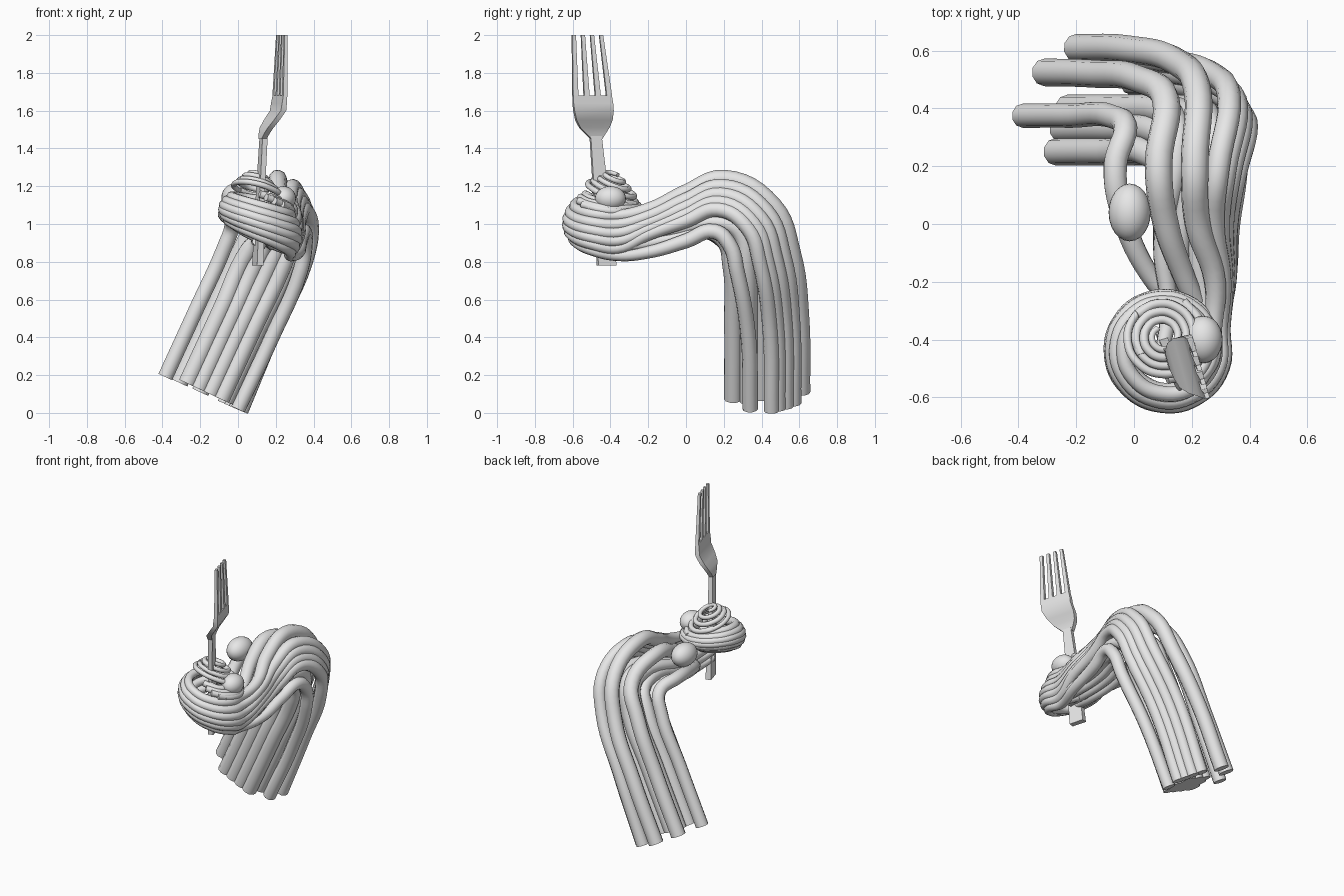
import bpy, bmesh, math
from mathutils import Vector

cube = bpy.data.objects.get("Cube")
if cube:
    bpy.data.objects.remove(cube, do_unlink=True)

grey = bpy.data.materials.new("plain_grey")
grey.use_nodes = True
grey.diffuse_color = (0.8, 0.8, 0.8, 1)
grey.node_tree.nodes["Principled BSDF"].inputs["Base Color"].default_value = (0.8, 0.8, 0.8, 1)


def finish(obj, angle):
    bpy.ops.object.select_all(action='DESELECT')
    obj.select_set(True)
    bpy.context.view_layer.objects.active = obj
    if obj.type == 'CURVE':
        bpy.ops.object.convert(target='MESH')
        obj = bpy.context.object
    obj.data.materials.clear()
    obj.data.materials.append(grey)
    bpy.ops.object.shade_smooth_by_angle(angle=math.radians(angle))


def tube(name, points, radii):
    """Round strand through the points, with a radius at each one."""
    curve = bpy.data.curves.new(name, 'CURVE')
    curve.dimensions = '3D'
    curve.resolution_u = 6
    curve.bevel_depth = 1
    curve.bevel_resolution = 3
    curve.use_fill_caps = True
    spline = curve.splines.new('BEZIER')
    spline.bezier_points.add(len(points) - 1)
    for knot, p, r in zip(spline.bezier_points, points, radii):
        knot.co = p
        knot.radius = r
        knot.handle_left_type = knot.handle_right_type = 'AUTO'
    obj = bpy.data.objects.new(name, curve)
    bpy.context.collection.objects.link(obj)
    finish(obj, 45)


def coil(start, turns, r0, r1, z, climb, middle=(.11, -.43), tilt_y=0.0):
    """Clockwise tilted spiral around the fork."""
    steps = round(turns * 9)
    points = []
    for i in range(steps + 1):
        t = i / steps
        a = math.radians(start) - t * turns * math.tau
        r = r0 + (r1 - r0) * t
        x, y = r * math.cos(a), r * math.sin(a)
        points.append(Vector((middle[0] + x, middle[1] + y, z + climb * t - 0.22 * x + tilt_y * y)))
    return points


def fade(a, b, count):
    return [a + (b - a) * i / (count - 1) for i in range(count)]


# Guide paths from the cut end, over the bend, to the knot
outer = [(-.2, .61, .11), (-.02, .605, .5), (.15, .56, .85), (.22, .46, 1.1),
         (.21, .2, 1.24), (.22, 0, 1.165), (.28, -.2, 1.075)]
inner = [(0, .34, .02), (.18, .33, .4), (.33, .27, .75), (.355, .23, .89),
         (.35, .15, .96), (.33, 0, .91), (.32, -.2, .85)]
middle_left = [(-.31, .525, .16), (-.14, .52, .52), (.02, .5, .87), (.11, .43, 1.06),
               (.085, .2, 1.18), (.11, 0, 1.12), (.18, -.2, 1.02)]
far_left = [(-.385, .375, .19), (-.22, .375, .55), (-.07, .37, .88), (-.03, .33, 1.0),
            (-.065, .2, 1.05), (-.03, 0, 1.02), (.07, -.2, .95)]
bump = (.1, .1, .1, .09, .06, .04, .02)

# Strands of the right-hand fan, wrapped round the knot:
# blend from inner to outer, and push to the side
fan = ((0, 0), (.42, 1), (.55, 1), (.7, 1.05), (.85, 1), (1, 0))
for n, (w, side) in enumerate(fan):
    path = []
    for i, (a, b) in enumerate(zip(inner, outer)):
        p = Vector(a).lerp(Vector(b), w)
        push = bump[i] * side
        p.x += push
        if i == 0:
            p.z -= 0.47 * push
        path.append(p)
    t = n / (len(fan) - 1)
    r0 = 0.21 - 0.035 * (2 * t - 1) ** 2
    wrap = coil(20, 1.1 + 0.2 * t, r0, r0 - 0.02 - 0.05 * t, 0.87 + 0.21 * t, 0.24 - 0.16 * t)
    size = .048 if w == 1 else .041
    tube(f"fan_strand_{n + 1}", path + wrap,
         [size] * 5 + [size * .95, size * .8] + fade(.03, .02, len(wrap)))

# Two thick strands on the left, tucked inside the knot
for name, path, size, z in (("middle_left_strand", middle_left, .048, .96),
                            ("far_left_strand", far_left, .042, .9)):
    wrap = coil(0, 1.2, 0.16, 0.1, z, 0.2)
    tube(name, [Vector(p) for p in path] + wrap,
         [size] * 5 + [size * .95, size * .8] + fade(.03, .022, len(wrap)))

# Packed inner column of the hanging end
for row, y in enumerate((.25, .33, .4)):
    for i in range(4 if row < 2 else 3):
        x = -.27 + .06 * i + .02 * row
        z = .03 - .47 * x
        lift = .045 * row
        near = .1 + .06 * i
        path = [(x, y, z), (x + .18, y, z + .39), (x + .33, y - .01, z + .71),
                (x + .375, y - .05, .91 + lift), (x + .38, y - .14, .96 + lift),
                (near, -.08, .92 + lift), (near + .02, -.3, .89 + lift), (near, -.43, .91 + lift)]
        tube(f"column_strand_{row * 4 + i + 1}", path, [.048] * 3 + [.042] * 2 + [.034, .03, .025])

# Thin coils heaped on top of the knot
for i in range(4):
    r0 = .14 - .022 * i
    wrap = coil(60 + 80 * i, 1.5, r0, r0 - .04, 1.16 + .022 * i, .04, (.1, -.39), -.33)
    tube(f"thin_coil_{i + 1}", wrap, fade(.017, .011, len(wrap)))

# Meatballs
for name, place, size in (("knot_meatball", (.24, -.4, 1.135), (.067, .082, .065)),
                          ("back_meatball", (-.015, .04, 1.14), (.073, .1, .075))):
    bpy.ops.mesh.primitive_uv_sphere_add(segments=24, ring_count=14, location=place)
    ball = bpy.context.object
    ball.name = name
    ball.scale = size
    finish(ball, 60)

# Fork: centre line by height, then rectangular sections
across = Vector((.27, -.96, 0))
depth = Vector((.96, .27, 0))
spine = [Vector(p) for p in ((.105, -.42, .78), (.13, -.475, 1.45), (.145, -.485, 1.5),
                             (.212, -.49, 1.6), (.222, -.497, 1.68), (.232, -.522, 2.0))]


def centre(z):
    for a, b in zip(spine, spine[1:]):
        if z <= b.z:
            return a.lerp(b, (z - a.z) / (b.z - a.z))
    return spine[-1].copy()


def loft(bm, sections):
    """Sections are height, offset across, half width, half thickness."""
    rings = []
    for z, u, half, thick in sections:
        mid = centre(z) + across * u
        rings.append([bm.verts.new(mid + across * half * a + depth * thick * b)
                      for a, b in ((-1, -1), (1, -1), (1, 1), (-1, 1))])
    for low, high in zip(rings, rings[1:]):
        for i in range(4):
            j = (i + 1) % 4
            bm.faces.new((low[i], low[j], high[j], high[i]))
    bm.faces.new(rings[0][::-1])
    bm.faces.new(rings[-1])


def fork_part(name, parts):
    bm = bmesh.new()
    for sections in parts:
        loft(bm, sections)
    bmesh.ops.recalc_face_normals(bm, faces=bm.faces)
    mesh = bpy.data.meshes.new(name)
    bm.to_mesh(mesh)
    bm.free()
    obj = bpy.data.objects.new(name, mesh)
    bpy.context.collection.objects.link(obj)
    finish(obj, 35)


fork_part("fork_handle", [[(.78, 0, .05, .018), (1.2, 0, .038, .014), (1.47, 0, .03, .014)]])
fork_part("fork_head", [[(1.45, 0, .03, .014), (1.48, 0, .055, .015), (1.51, 0, .08, .016),
                         (1.55, 0, .099, .016), (1.6, 0, .108, .015), (1.64, 0, .109, .013),
                         (1.68, 0, .106, .011)]])
fork_part("fork_tines", [[(1.675, s * .031, .0145, .011), (2.0, s * .025, .01, .008)]
                         for s in (-3, -1, 1, 3)])
